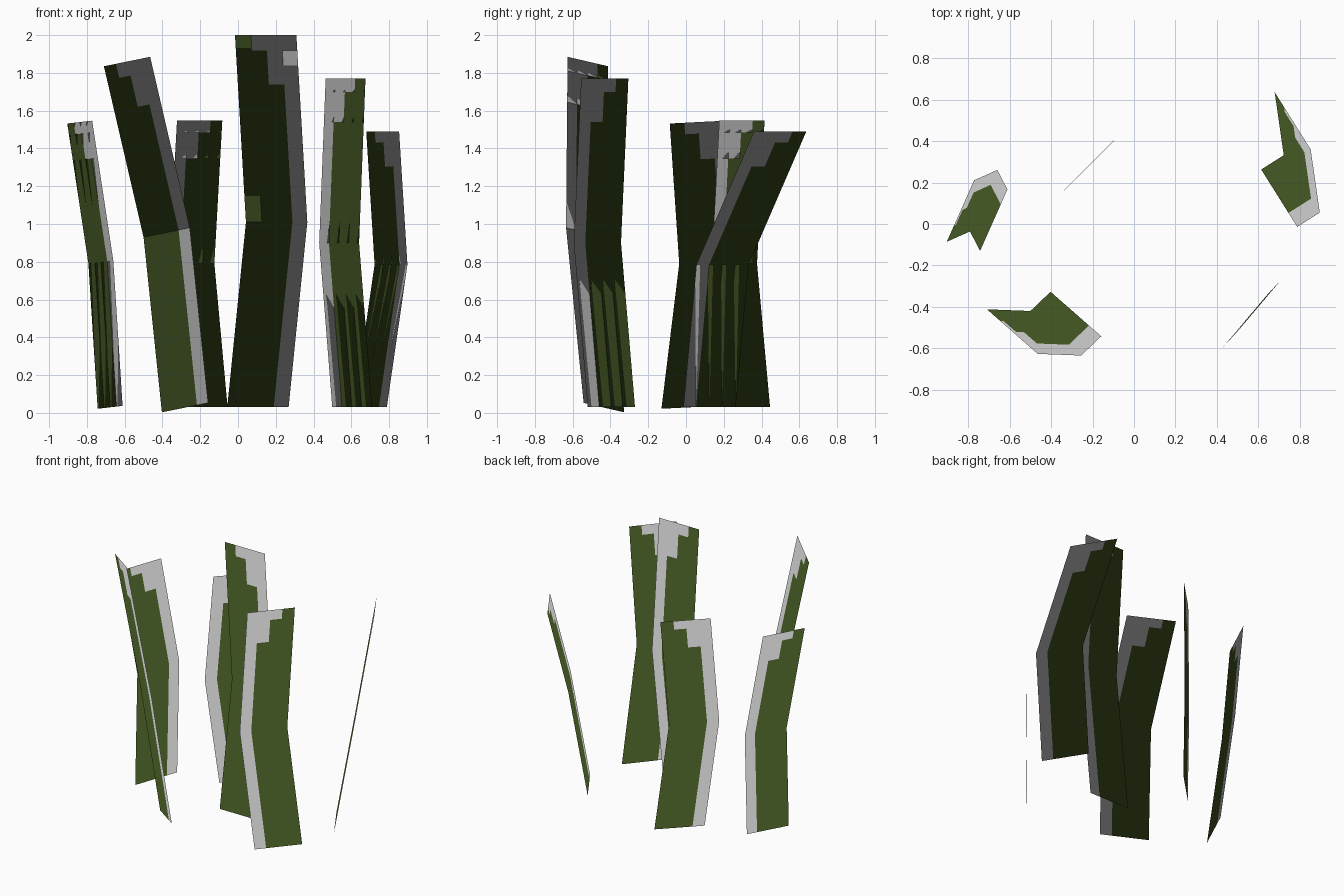
import bpy
from mathutils import Vector

if "Cube" in bpy.data.objects:
    bpy.data.objects.remove(bpy.data.objects["Cube"])


def material(name, rgb):
    m = bpy.data.materials.new(name)
    m.diffuse_color = (*rgb, 1)
    m.use_nodes = True
    m.node_tree.nodes["Principled BSDF"].inputs["Base Color"].default_value = m.diffuse_color
    return m


GREEN = material("leaf green", (0.06, 0.103, 0.017))
GREY = material("pale grey", (0.63, 0.63, 0.63))

# Stepped border: columns across a blade (green edge = 0), rows along each half
COLS = [0, 0.26, 0.505, 0.757, 1]
ROWS = [(0, 0), (1, 0), (1, 0.735), (1, 0.918), (1, 1)]   # (half, fraction)
GREEN_COLUMNS = [3, 3, 2, 1]                              # green cells per row


def blade(name, across, spine):
    """Bent flat blade: spine = green-edge points, across = vector to grey edge."""
    across = Vector(across)
    p = [Vector(q) for q in spine]
    verts = []
    for half, f in ROWS:
        base = p[0] if half == 0 else p[1].lerp(p[2], f)
        verts += [base + across * u for u in COLS]
    n = len(COLS)
    faces, mats = [], []
    for r in range(len(ROWS) - 1):
        for c in range(n - 1):
            i = r * n + c
            faces.append((i, i + 1, i + n + 1, i + n))
            mats.append(0 if c < GREEN_COLUMNS[r] else 1)
    me = bpy.data.meshes.new(name)
    me.from_pydata(verts, [], faces)
    me.materials.append(GREEN)
    me.materials.append(GREY)
    me.polygons.foreach_set("material_index", mats)
    me.update()
    # foliage shading: every normal points up
    me.normals_split_custom_set_from_vertices([(0, 0, 1)] * len(verts))
    ob = bpy.data.objects.new(name, me)
    bpy.context.scene.collection.objects.link(ob)


# Leaning blades
blade("left_blade", (0.132, 0.297, 0.015),
      [(-0.743, -0.13, 0.022), (-0.792, -0.036, 0.79), (-0.904, -0.086, 1.532)])
blade("front_left_blade", (0.245, -0.215, 0.05),
      [(-0.403, -0.327, 0.003), (-0.5, -0.42, 0.93), (-0.71, -0.412, 1.835)])
blade("right_blade", (0.174, -0.277, 0),
      [(0.614, 0.263, 0.03), (0.723, 0.332, 0.785), (0.679, 0.637, 1.49)])

# Upright blades
blade("back_blade", (-0.24, -0.24, 0),
      [(-0.055, 0.445, 0.03), (-0.125, 0.376, 0.79), (-0.083, 0.416, 1.547)])
blade("centre_blade", (0.325, 0, 0),
      [(-0.057, -0.13, 0.03), (0.042, -0.13, 1.01), (-0.016, -0.13, 2.0)])
blade("front_right_blade", (-0.211, -0.25, 0),
      [(0.71, -0.27, 0.03), (0.641, -0.344, 0.9), (0.675, -0.305, 1.77)])
